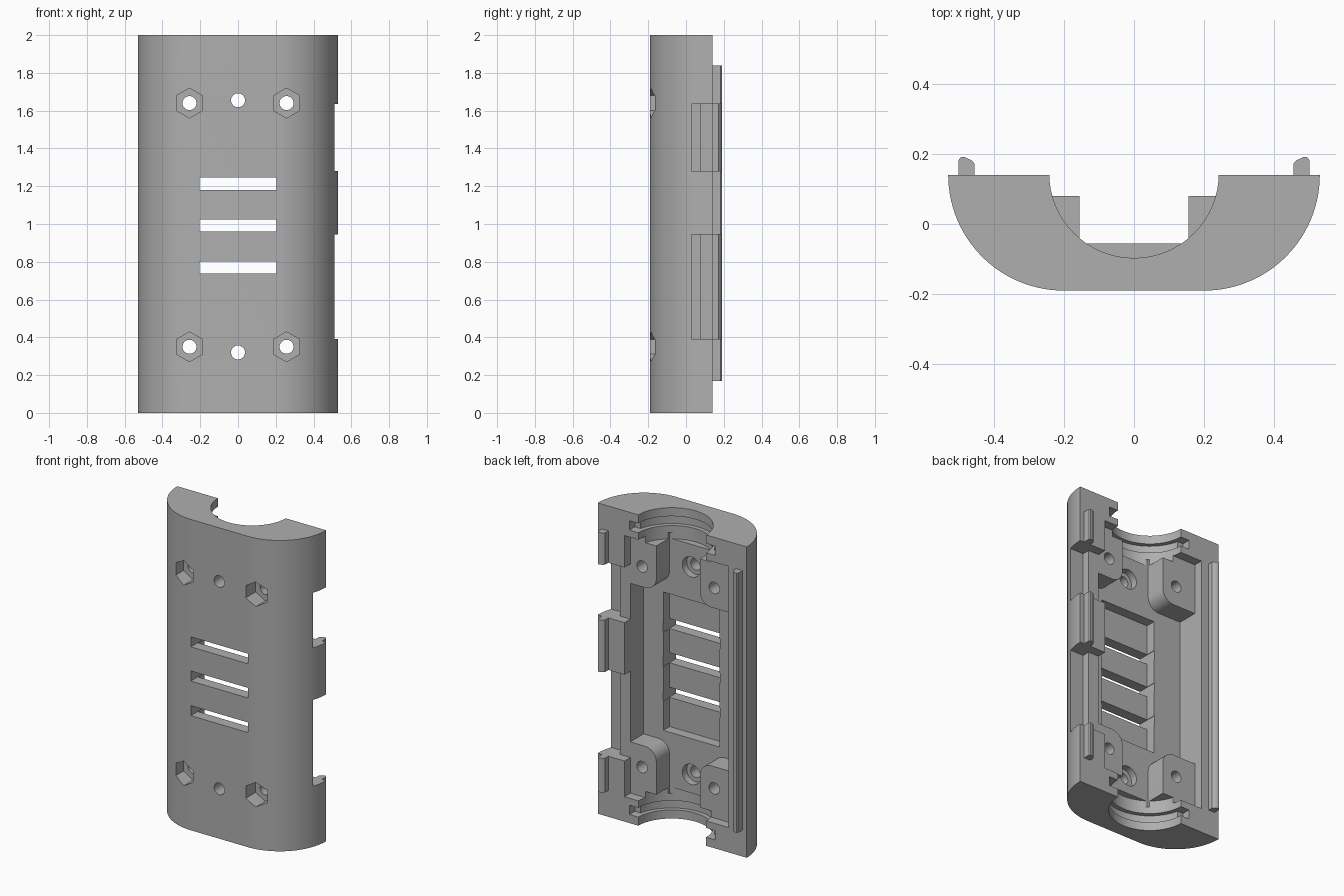
import bpy, bmesh
from math import cos, sin, pi
from mathutils import Vector

cube = bpy.data.objects.get("Cube")
if cube:
    bpy.data.objects.remove(cube, do_unlink=True)

grey = bpy.data.materials.new("mid_grey")
grey.use_nodes = True
COLOUR = (0.43, 0.43, 0.43, 1)
grey.diffuse_color = COLOUR
grey.node_tree.nodes["Principled BSDF"].inputs["Base Color"].default_value = COLOUR


def prism(name, pts, axis, lo, hi):
    """Extrude a closed outline along z (points are x, y) or y (points are x, z)."""
    def place(p, d):
        return (p[0], p[1], d) if axis == "z" else (p[0], d, p[1])
    bm = bmesh.new()
    face = bm.faces.new([bm.verts.new(place(p, lo)) for p in pts])
    ext = bmesh.ops.extrude_face_region(bm, geom=[face])
    verts = [g for g in ext["geom"] if isinstance(g, bmesh.types.BMVert)]
    bmesh.ops.translate(bm, verts=verts, vec=Vector(place((0, 0), hi - lo)))
    bmesh.ops.recalc_face_normals(bm, faces=bm.faces)
    mesh = bpy.data.meshes.new(name)
    bm.to_mesh(mesh)
    bm.free()
    mesh.materials.append(grey)
    obj = bpy.data.objects.new(name, mesh)
    bpy.context.collection.objects.link(obj)
    return obj


def arc(cx, cy, r, a0, a1, n):
    return [(cx + r * cos(a0 + (a1 - a0) * i / n), cy + r * sin(a0 + (a1 - a0) * i / n))
            for i in range(n + 1)]


def circle(cx, cy, r, n=32, start=0):
    return arc(cx, cy, r, start, start + 2 * pi, n)[:-1]


def rect(x0, x1, y0, y1):
    return [(x0, y0), (x1, y0), (x1, y1), (x0, y1)]


def combine(tool, operation="DIFFERENCE"):
    """Apply the tool to the shell and remove it."""
    mod = shell.modifiers.new(tool.name, "BOOLEAN")
    mod.operation, mod.object, mod.solver = operation, tool, "EXACT"
    bpy.context.view_layer.objects.active = shell
    bpy.ops.object.modifier_apply(modifier=mod.name)
    bpy.data.objects.remove(tool, do_unlink=True)


# Main dimensions
FRONT, RIM, FLOOR = -0.19, 0.14, -0.055
CAV_LO, CAV_HI = 0.16, 1.84
WALL_L, WALL_R = 0.34, -0.40
OVER = 0.3
CUTOUTS = ((0.39, 0.945), (1.28, 1.635))

# Half-rounded outer shell
outline = arc(-0.2, RIM, 0.33, pi, 1.5 * pi, 28) + arc(0.2, RIM, 0.33, 1.5 * pi, 2 * pi, 28)
shell = prism("shell", outline, "z", 0, 2)

# Main cavity
combine(prism("cavity", rect(WALL_R, WALL_L, CAV_LO, CAV_HI), "y", FLOOR, OVER))

# Screw bosses with one rounded inner corner
for side, wall in ((1, WALL_L), (-1, WALL_R)):
    for end in (1, -1):
        inner, r = 0.155, 0.08
        corner = arc(inner + r, 1.51 + r, r, pi, 1.5 * pi, 8)
        pts = [(abs(wall) + 0.03, 1.88), (inner, 1.88)] + corner + [(abs(wall) + 0.03, 1.51)]
        pts = [(side * x, 1 + end * (z - 1)) for x, z in pts]
        combine(prism("boss", pts, "y", FLOOR - 0.04, 0.08), "UNION")

# Round end openings, each with a ring groove and side notches
combine(prism("end_opening", circle(0, 0.145, 0.242, 64), "z", 1.8, 2.1))
combine(prism("end_opening", circle(0, 0.145, 0.242, 64), "z", -0.1, 0.2))
for z0, z1 in ((1.885, 1.945), (0.055, 0.115)):
    combine(prism("groove", circle(0, 0.145, 0.27, 64), "z", z0, z1))
    combine(prism("notch", rect(-0.305, 0.305, 0.085, OVER), "z", z0, z1))

# Shallow pocket and ventilation slots
combine(prism("pocket", rect(-0.2, 0.2, 0.55, 1.44), "y", -0.12, 0))
for z in (0.77, 0.9925, 1.2125):
    combine(prism("slot", rect(-0.203, 0.203, z - 0.0325, z + 0.0325), "y", -OVER, 0))

# Screw holes with hexagonal nut recesses
for x in (-0.257, 0.257):
    for z in (0.35, 1.64):
        combine(prism("screw_hole", circle(x, z, 0.037), "y", -OVER, OVER))
        combine(prism("nut_recess", circle(x, z, 0.079, 6, pi / 2), "y", -OVER, -0.09))

# Centre holes with a counterbore inside
for z in (0.32, 1.655):
    combine(prism("centre_hole", circle(0, z, 0.037), "y", -OVER, 0))
    combine(prism("counterbore", circle(0, z, 0.065), "y", FLOOR - 0.045, 0))

# Side cutouts in the left wall, with a higher inner ledge
for z0, z1 in CUTOUTS:
    combine(prism("side_cutout", rect(0.415, 0.7, z0, z1), "y", 0.03, OVER))
    combine(prism("ledge_cutout", rect(0.3, 0.45, z0, z1), "y", 0.08, OVER))

# Sloped tongues along the rim, broken by the cutouts on the left
tongue = [(0.455, 0.12), (0.5, 0.12), (0.5, 0.183), (0.493, 0.191), (0.484, 0.191), (0.462, 0.181),
          (0.455, 0.172)]
for z0, z1 in ((0.17, CUTOUTS[0][0]), (CUTOUTS[0][1], CUTOUTS[1][0]), (CUTOUTS[1][1], CAV_HI)):
    combine(prism("left_tongue", tongue, "z", z0, z1), "UNION")
combine(prism("right_tongue", [(-x, y) for x, y in tongue], "z", 0.17, CAV_HI), "UNION")

# Smooth curves, sharp edges
bpy.ops.object.select_all(action="DESELECT")
shell.select_set(True)
bpy.context.view_layer.objects.active = shell
bpy.ops.object.shade_smooth_by_angle(angle=pi / 6)
